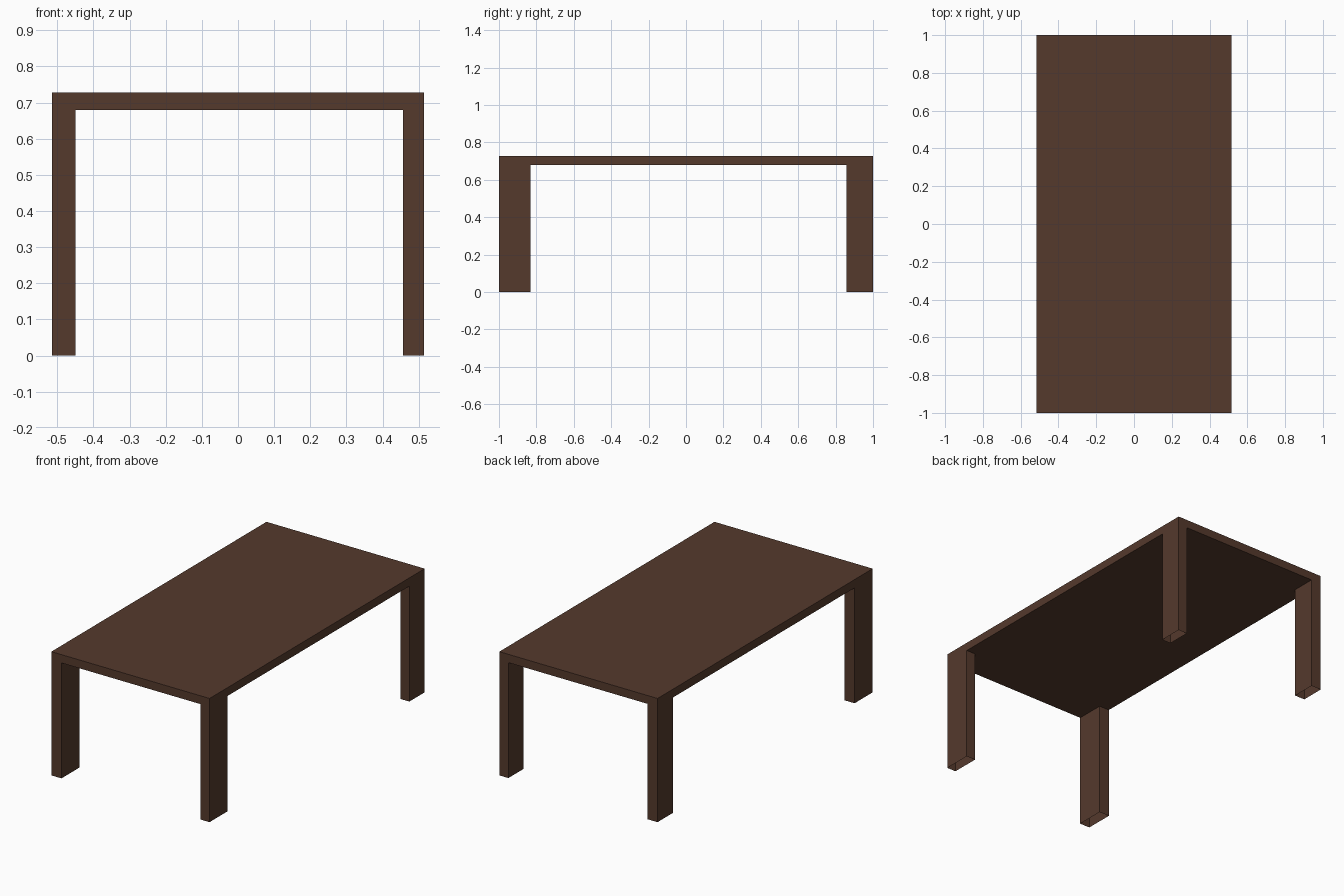
import bpy, bmesh
from mathutils import Vector

if "Cube" in bpy.data.objects:
    bpy.data.objects.remove(bpy.data.objects["Cube"])

# Main sizes
HALF_X, HALF_Y = 0.515, 1.0
TOP_Z, UNDER_Z = 0.728, 0.679
LEG_X = (-0.449, 0.456)   # inner faces of the left and right legs
LEG_Y = (-0.832, 0.858)   # inner faces of the front and back legs

wood = bpy.data.materials.new("dark brown wood")
wood.diffuse_color = (0.090, 0.0415, 0.0256, 1.0)
wood.use_nodes = True
wood.node_tree.nodes["Principled BSDF"].inputs["Base Color"].default_value = wood.diffuse_color

bm = bmesh.new()

# Tabletop slab
bmesh.ops.create_cube(bm, size=1.0)
for v in bm.verts:
    v.co = Vector((2 * HALF_X * v.co.x, 2 * HALF_Y * v.co.y,
                   TOP_Z if v.co.z > 0 else UNDER_Z))

# Cut the slab along the inner faces of the legs
for axis, cuts in ((0, LEG_X), (1, LEG_Y)):
    for c in cuts:
        co, no = Vector((0, 0, 0)), Vector((0, 0, 0))
        co[axis], no[axis] = c, 1.0
        bmesh.ops.bisect_plane(bm, geom=bm.verts[:] + bm.edges[:] + bm.faces[:],
                               plane_co=co, plane_no=no)

# Legs: pull the four underside corners to the floor, left open at the foot
bm.normal_update()
corners = []
for f in bm.faces:
    c = f.calc_center_median()
    if f.normal.z < -0.9 and not LEG_X[0] < c.x < LEG_X[1] and not LEG_Y[0] < c.y < LEG_Y[1]:
        corners.append(f)
feet = bmesh.ops.extrude_discrete_faces(bm, faces=corners)["faces"]
for f in feet:
    rim = list(f.verts)
    for v in rim:
        v.co.z = UNDER_Z
    for v in rim:
        v.co.z = 0.0
bmesh.ops.delete(bm, geom=feet, context='FACES_ONLY')
bmesh.ops.remove_doubles(bm, verts=bm.verts[:], dist=1e-5)
bmesh.ops.recalc_face_normals(bm, faces=bm.faces[:])

mesh = bpy.data.meshes.new("table")
bm.to_mesh(mesh)
bm.free()
mesh.materials.append(wood)
table = bpy.data.objects.new("table", mesh)
bpy.context.collection.objects.link(table)
